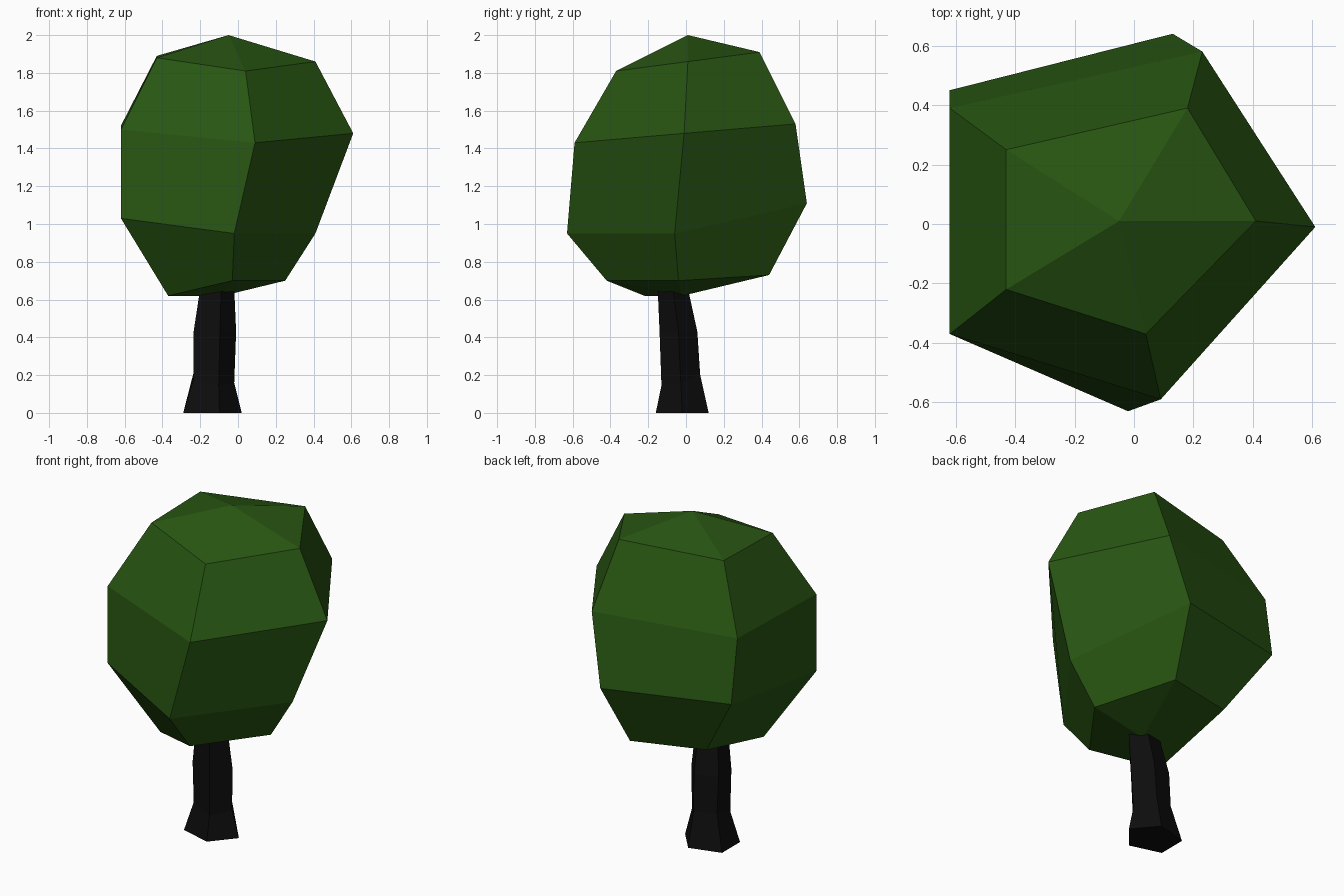
import bpy
import bmesh
from math import cos, sin, tau

default = bpy.data.objects.get("Cube")
if default:
    bpy.data.objects.remove(default, do_unlink=True)


def material(name, colour, roughness=0.9):
    mat = bpy.data.materials.new(name)
    mat.use_nodes = True
    mat.diffuse_color = (*colour, 1)
    shader = mat.node_tree.nodes["Principled BSDF"]
    shader.inputs["Base Color"].default_value = (*colour, 1)
    shader.inputs["Roughness"].default_value = roughness
    return mat


def loft(name, rings, bottom, top, mat):
    """Skin matching rings from bottom to top; close ends with a fan or a cap."""
    bm = bmesh.new()
    rows = [[bm.verts.new(point) for point in ring] for ring in rings]
    count = len(rows[0])
    for low, high in zip(rows, rows[1:]):
        for i in range(count):
            j = (i + 1) % count
            bm.faces.new((low[i], low[j], high[j], high[i]))
    for row, tip in ((rows[0], bottom), (rows[-1], top)):
        if tip is None:
            bm.faces.new(row)
        else:
            apex = bm.verts.new(tip)
            for i in range(count):
                bm.faces.new((row[i], row[(i + 1) % count], apex))
    bmesh.ops.recalc_face_normals(bm, faces=bm.faces)
    mesh = bpy.data.meshes.new(name)
    bm.to_mesh(mesh)
    bm.free()
    mesh.materials.append(mat)
    obj = bpy.data.objects.new(name, mesh)
    bpy.context.collection.objects.link(obj)
    return obj


def trunk_ring(x_min, x_max, y_min, y_max, z, tilt_x=0, tilt_y=0):
    """Five-sided ring with a flat side to -x, fitted to the given extents."""
    low, high = cos(tau * 2 / 5), sin(tau / 5)
    ring = []
    for i in range(5):
        c, s = cos(tau * i / 5), sin(tau * i / 5)
        x = x_min + (x_max - x_min) * (c - low) / (1 - low)
        y = y_min + (y_max - y_min) * (s + high) / (2 * high)
        ring.append((x, y, z + tilt_x * c + tilt_y * s))
    return ring


leaf_green = material("leaf green", (0.021, 0.091, 0.006))
dark_bark = material("dark bark", (0.004, 0.004, 0.004))

# Irregular faceted crown: each ring runs right, back, back left, front left, front
crown_rings = [
    [(.25, -.04, .7), (.07, .44, .73), (-.37, .33, .75), (-.37, -.22, .62), (-.03, -.42, .7)],
    [(.41, -.06, .95), (.13, .64, 1.11), (-.62, .45, 1.14), (-.62, -.37, 1.03), (-.02, -.63, .95)],
    [(.61, -.01, 1.48), (.23, .58, 1.53), (-.62, .39, 1.52), (-.62, -.37, 1.5), (.09, -.59, 1.43)],
    [(.41, .01, 1.86), (.18, .39, 1.91), (-.43, .25, 1.89), (-.43, -.22, 1.88), (.04, -.37, 1.81)],
]
loft("crown", crown_rings, (-.08, -.02, .62), (-.05, .01, 2), leaf_green)

# Slightly bent trunk with a flared foot, its top buried in the crown
trunk_rings = [
    trunk_ring(-.29, .02, -.16, .12, 0),
    trunk_ring(-.235, -.02, -.13, .075, .18, -.02, .03),
    trunk_ring(-.235, -.01, -.14, .06, .43),
    trunk_ring(-.2, -.02, -.15, .01, .66),
]
loft("trunk", trunk_rings, None, None, dark_bark)
